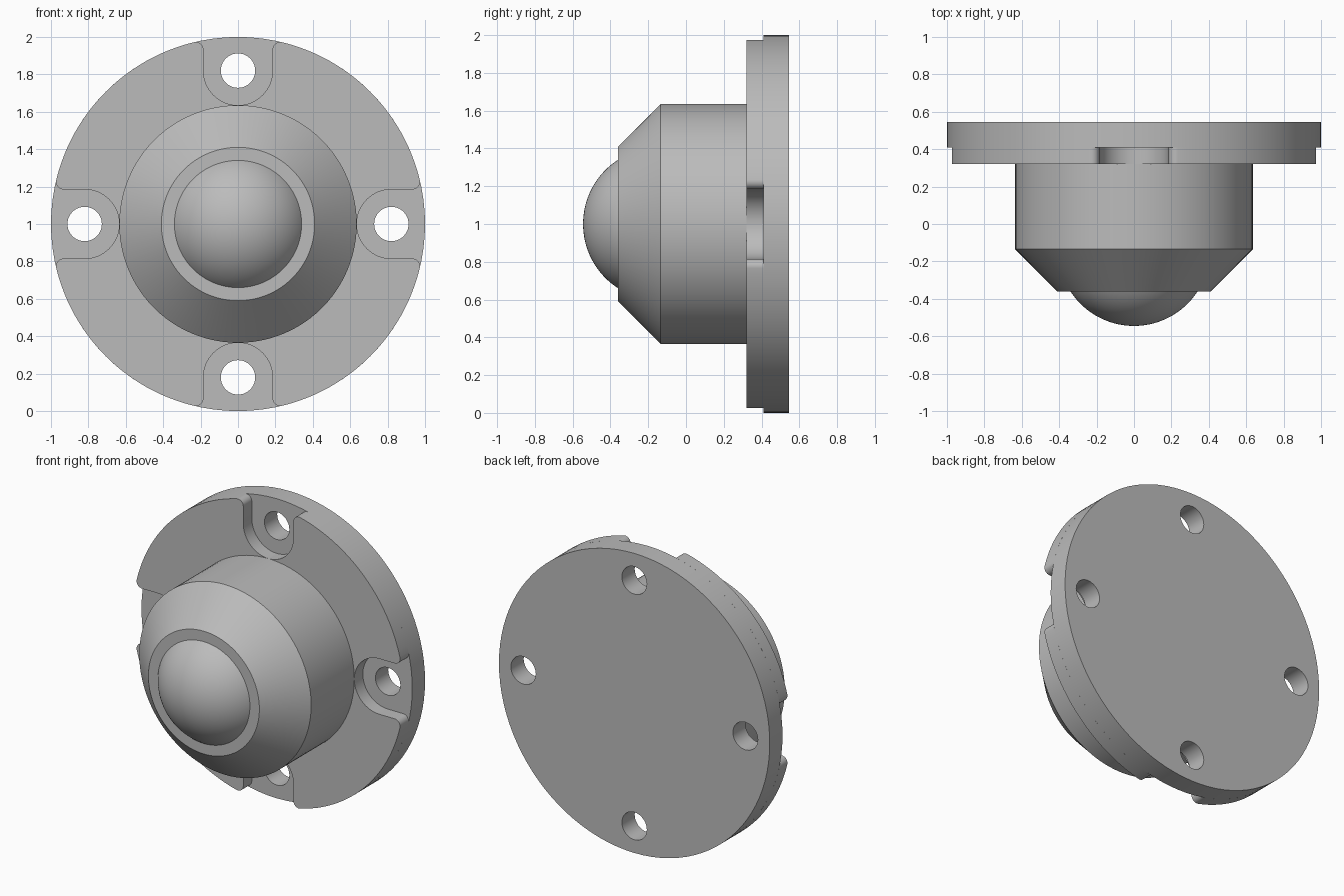
import bpy, bmesh
from math import sin, cos, pi, sqrt, asin, radians
from mathutils import Matrix

if "Cube" in bpy.data.objects:
    bpy.data.objects.remove(bpy.data.objects["Cube"])

SEG = 96
grey = bpy.data.materials.new("metal grey")
grey.diffuse_color = (0.5, 0.5, 0.5, 1)
grey.use_nodes = True
grey.node_tree.nodes["Principled BSDF"].inputs["Base Color"].default_value = grey.diffuse_color


def finish(obj, angle=25):
    """Weld, fix normals, colour and smooth one part."""
    bm = bmesh.new()
    bm.from_mesh(obj.data)
    bmesh.ops.remove_doubles(bm, verts=bm.verts, dist=1e-5)
    bmesh.ops.recalc_face_normals(bm, faces=bm.faces)
    bm.to_mesh(obj.data)
    bm.free()
    obj.data.materials.clear()
    obj.data.materials.append(grey)
    bpy.ops.object.select_all(action='DESELECT')
    obj.select_set(True)
    bpy.context.view_layer.objects.active = obj
    bpy.ops.object.shade_smooth_by_angle(angle=radians(angle))


def arc(cx, cy, r, a0, a1, n):
    return [(cx + r * cos(a0 + (a1 - a0) * i / n),
             cy + r * sin(a0 + (a1 - a0) * i / n)) for i in range(n + 1)]


def plate(name, outlines, y0, y1):
    """Flat outlines (with holes) in the x-z plane, extruded from y0 to y1."""
    cu = bpy.data.curves.new(name, 'CURVE')
    cu.dimensions = '2D'
    cu.fill_mode = 'BOTH'
    cu.extrude = (y1 - y0) / 2
    for pts in outlines:
        sp = cu.splines.new('POLY')
        sp.points.add(len(pts) - 1)
        for p, (x, y) in zip(sp.points, pts):
            p.co = (x, y, 0, 1)
        sp.use_cyclic_u = True
    obj = bpy.data.objects.new(name, cu)
    bpy.context.collection.objects.link(obj)
    bpy.ops.object.select_all(action='DESELECT')
    obj.select_set(True)
    bpy.context.view_layer.objects.active = obj
    bpy.ops.object.convert(target='MESH')
    obj = bpy.context.view_layer.objects.active
    obj.data.transform(Matrix.Translation((0, (y0 + y1) / 2, 1)) @ Matrix.Rotation(pi / 2, 4, 'X'))
    finish(obj)


def lathe(name, profile):
    """Spin (radius, y) points around the y axis at z = 1."""
    bm = bmesh.new()
    vs = [bm.verts.new((r, y, 0)) for r, y in profile]
    es = [bm.edges.new(e) for e in zip(vs, vs[1:])]
    bmesh.ops.spin(bm, geom=vs + es, cent=(0, 0, 0), axis=(0, 1, 0), angle=2 * pi, steps=SEG)
    bmesh.ops.translate(bm, verts=bm.verts, vec=(0, 0, 1))
    me = bpy.data.meshes.new(name)
    bm.to_mesh(me)
    bm.free()
    obj = bpy.data.objects.new(name, me)
    bpy.context.collection.objects.link(obj)
    finish(obj)


# Flange base with four screw holes
hole_at, hole_r = 0.82, 0.092
holes = [arc(hole_at * cos(k * pi / 2), hole_at * sin(k * pi / 2), hole_r, 0, 2 * pi, 40)[:-1]
         for k in range(4)]
plate("flange_base", [arc(0, 0, 1, 0, 2 * pi, SEG)[:-1]] + holes, 0.41, 0.545)

# Raised flange pads between the U-shaped screw pockets, with rounded outer corners
slot, fil = 0.185, 0.04
fy = slot + fil
fx = sqrt((1 - fil) ** 2 - fy ** 2)
a = asin(fy / (1 - fil))
half = arc(hole_at, 0, slot, pi, pi / 2, 16) + arc(fx, fy, fil, -pi / 2, a, 8)
pad = half + arc(0, 0, 1, a, pi / 2 - a, 24)[1:-1] + [(y, x) for x, y in reversed(half)]
pad += arc(0, 0, 0.62, pi / 2, 0, 24)
for k in range(4):
    c, s = cos(k * pi / 2), sin(k * pi / 2)
    plate(f"flange_pad_{k + 1}", [[(c * x - s * y, s * x + c * y) for x, y in pad]], 0.32, 0.41)

# Housing with tapered nose
lathe("housing", [(0.635, 0.412), (0.635, -0.135), (0.41, -0.36), (0.33, -0.36)])

# Ball peeking out of the housing
R, yc = 0.405, -0.14
lathe("ball", [(R * sin(t), yc - R * cos(t)) for t in [i / 20 * 1.05 for i in range(21)]])
